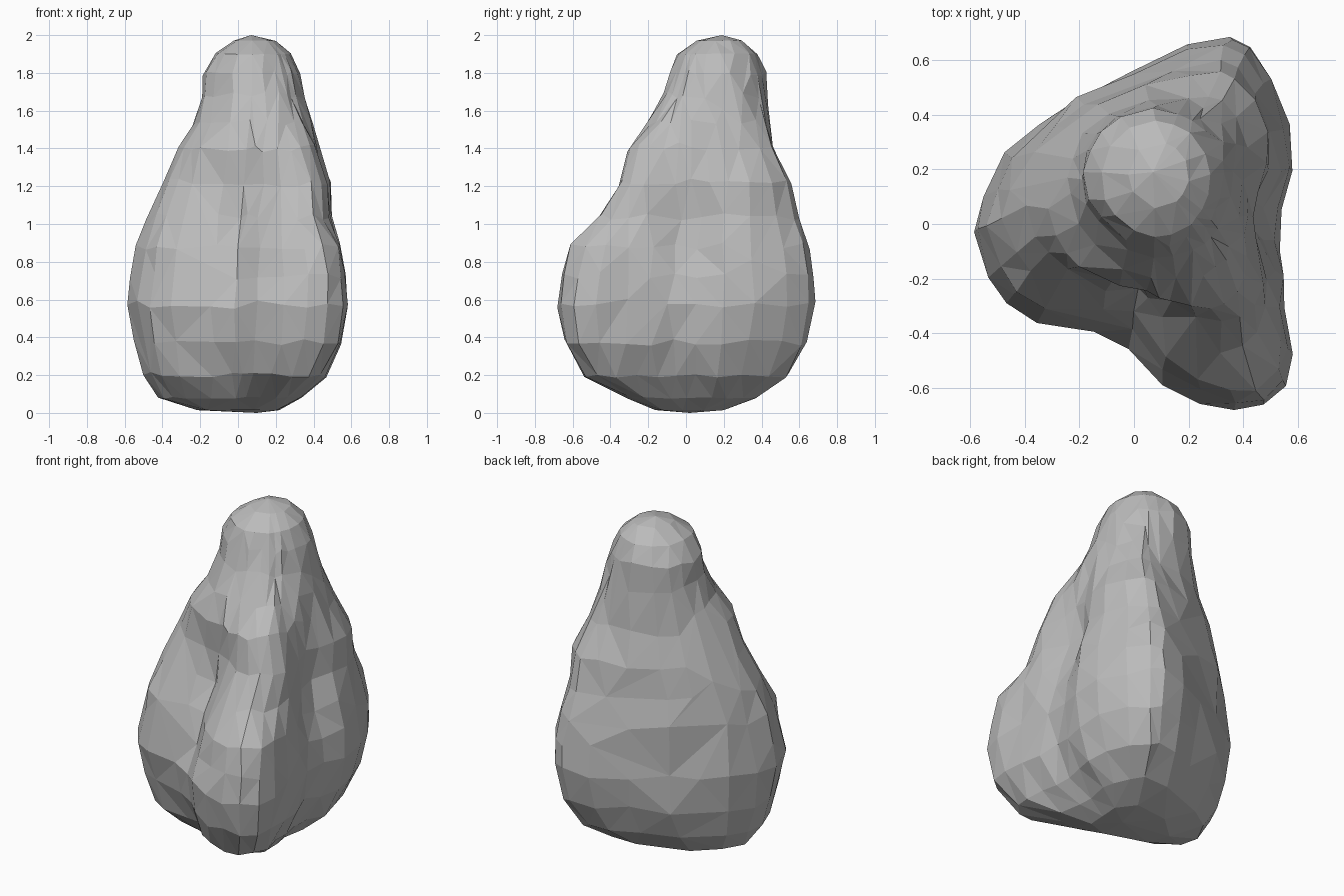
import bpy
import bmesh
import math
import random
from mathutils import Vector, noise

random.seed(4)

default_cube = bpy.data.objects.get("Cube")
if default_cube:
    bpy.data.objects.remove(default_cube, do_unlink=True)

# Three-lobed plan outline at the widest level, counter-clockwise
OUTLINE = [
    (.58, .2), (.56, .36), (.5, .54), (.42, .66), (.35, .69), (.2, .66), (0, .58),
    (-.22, .48), (-.35, .37), (-.48, .26), (-.55, .1), (-.58, -.03), (-.53, -.19),
    (-.46, -.28), (-.35, -.35), (-.15, -.41), (-.02, -.49), (.05, -.55), (.12, -.6),
    (.24, -.66), (.37, -.69), (.47, -.67), (.55, -.6), (.575, -.48), (.56, -.34),
    (.545, -.2), (.535, -.08), (.545, .05),
]

# Levels: height, x range, y range, strength of the lobes (0 is round)
LEVELS = [
    (.015, -.22, .22, -.16, .2, .6),
    (.08, -.42, .34, -.31, .38, .9),
    (.2, -.5, .46, -.54, .55, 1),
    (.37, -.55, .55, -.645, .645, 1),
    (.57, -.585, .58, -.69, .685, 1),
    (.73, -.565, .575, -.655, .67, 1),
    (.88, -.54, .555, -.62, .645, 1),
    (1.04, -.48, .515, -.5, .59, .95),
    (1.22, -.405, .495, -.37, .545, .8),
    (1.4, -.315, .43, -.32, .475, .6),
    (1.54, -.24, .39, -.2, .445, .3),
    (1.68, -.2, .355, -.13, .435, .1),
    (1.8, -.185, .325, -.09, .425, 0),
    (1.9, -.12, .28, -.045, .38, 0),
    (1.97, -.02, .2, .06, .3, 0),
]

# Hollows, or bulges where the depth is negative:
# centre, reach sideways, reach up and down, depth
HOLLOWS = [
    ((.03, -.4, .95), .17, .4, .13),      # fold between the two front lobes
    ((-.08, -.4, .15), .13, .2, .05),     # notch under that fold
    ((.5, .04, .98), .15, .28, .06),      # valley on the left side
    ((.42, -.42, 1.1), .2, .16, .05),     # slope above the front left lobe
    ((.38, .42, 1.22), .2, .15, -.03),    # shoulder of the back lobe
    ((-.18, .42, .92), .22, .15, -.025),  # ledge in the back wall
    ((-.2, .4, .65), .22, .11, .04),      # recess under that ledge
    ((-.12, -.03, 1.72), .13, .15, .035),  # flat on the neck
]


def section(z, x0, x1, y0, y1, lobes):
    """Blend a circle with the lobed outline and fit it to the ranges."""
    shape = []
    for x, y in OUTLINE:
        p = Vector((x / .58, y / .69))
        shape.append(p.normalized().lerp(p, lobes))
    lo = [min(p[i] for p in shape) for i in (0, 1)]
    hi = [max(p[i] for p in shape) for i in (0, 1)]
    return [Vector((x0 + (x1 - x0) * (p.x - lo[0]) / (hi[0] - lo[0]),
                    y0 + (y1 - y0) * (p.y - lo[1]) / (hi[1] - lo[1]), z))
            for p in shape]


def weather(p):
    """Press in the hollows and make the surface slightly uneven."""
    out = Vector((p.x - .05, p.y - .08, 0)).normalized()
    push = 0
    for centre, reach, height, depth in HOLLOWS:
        d = p - Vector(centre)
        push -= depth * math.exp(-d.xy.length_squared / reach ** 2
                                 - (d.z / height) ** 2)
    fade = min(1, p.z / .3, (2 - p.z) / .3)
    push += .014 * noise.noise(p * 4) * fade
    wobble = Vector([random.uniform(-1, 1) for _ in range(3)])
    wobble.z *= 2.5
    return p + out * push + wobble * .008 * fade


# Rock body, lofted through the levels
bm = bmesh.new()
rings = [[bm.verts.new(weather(p)) for p in section(*level)] for level in LEVELS]
count = len(OUTLINE)
for low, high in zip(rings, rings[1:]):
    for i in range(count):
        j = (i + 1) % count
        bm.faces.new((low[i], low[j], high[j], high[i]))

# Rounded tip and underside
tip = bm.verts.new((.07, .19, 2))
base = bm.verts.new((.1, .02, 0))
for i in range(count):
    j = (i + 1) % count
    bm.faces.new((rings[-1][i], rings[-1][j], tip))
    bm.faces.new((rings[0][j], rings[0][i], base))

bmesh.ops.triangulate(bm, faces=bm.faces[:], quad_method='SHORT_EDGE')
bmesh.ops.recalc_face_normals(bm, faces=bm.faces[:])
for face in bm.faces:
    face.smooth = False

mesh = bpy.data.meshes.new("rock")
bm.to_mesh(mesh)
bm.free()
rock = bpy.data.objects.new("rock", mesh)
bpy.context.scene.collection.objects.link(rock)

# Coarse, irregular facets
facets = rock.modifiers.new("facets", 'DECIMATE')
facets.ratio = .72

# Plain stone grey
stone = bpy.data.materials.new("stone grey")
stone.use_nodes = True
grey = (.5, .5, .5, 1)
stone.diffuse_color = grey
stone.node_tree.nodes["Principled BSDF"].inputs["Base Color"].default_value = grey
mesh.materials.append(stone)
